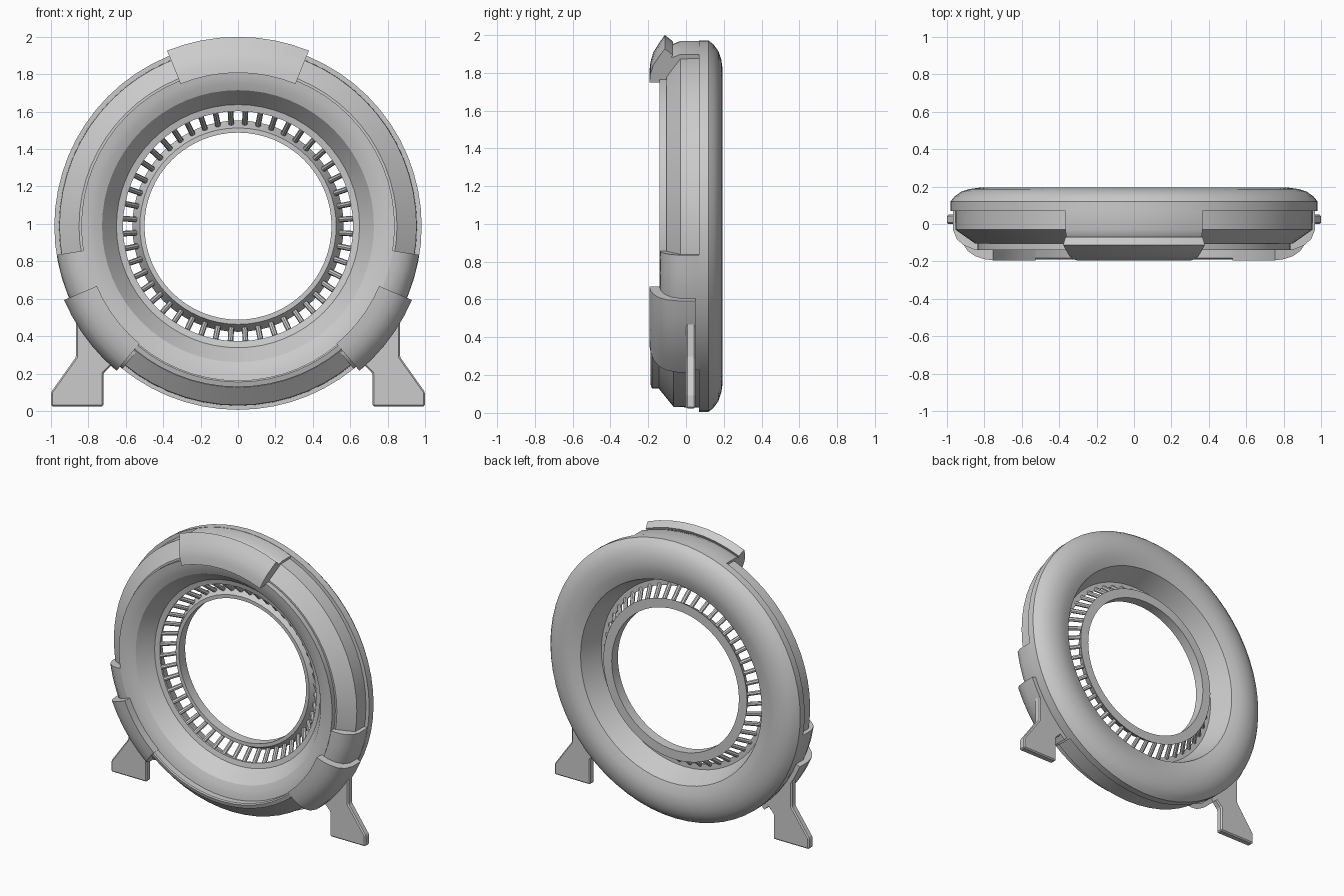
import bpy, bmesh, math

cube = bpy.data.objects.get("Cube")
if cube:
    bpy.data.objects.remove(cube, do_unlink=True)

CENTRE = 0.988
metal = bpy.data.materials.new("grey metal")
metal.use_nodes = True
COLOUR = (0.6, 0.6, 0.6, 1)
metal.diffuse_color = COLOUR
metal.node_tree.nodes["Principled BSDF"].inputs["Base Color"].default_value = COLOUR


def finish(name, bm, smooth=True):
    bmesh.ops.recalc_face_normals(bm, faces=bm.faces)
    mesh = bpy.data.meshes.new(name)
    bm.to_mesh(mesh)
    bm.free()
    mesh.materials.append(metal)
    obj = bpy.data.objects.new(name, mesh)
    bpy.context.collection.objects.link(obj)
    bpy.ops.object.select_all(action='DESELECT')
    obj.select_set(True)
    bpy.context.view_layer.objects.active = obj
    if smooth:
        bpy.ops.object.shade_smooth_by_angle(angle=math.radians(28))
    return obj


def polar(r, y, a):
    return (r * math.sin(a), y, CENTRE + r * math.cos(a))


def sweep(name, profile, start=0, end=360):
    """Turn a closed (radius, y) profile about the axis; degrees run from the top toward +x."""
    full = end - start == 360
    steps = 64 if full else max(2, round((end - start) / 5.625))
    bm = bmesh.new()
    rings = []
    for i in range(steps if full else steps + 1):
        a = math.radians(start + (end - start) * i / steps)
        rings.append([bm.verts.new(polar(r, y, a)) for r, y in profile])
    n = len(profile)
    for i in range(steps):
        p, q = rings[i], rings[(i + 1) % len(rings)]
        for j in range(n):
            k = (j + 1) % n
            bm.faces.new((p[j], p[k], q[k], q[j]))
    if not full:
        bm.faces.new(rings[0])
        bm.faces.new(rings[-1])
    return finish(name, bm)


# Main ring: front lip, recessed chamfer, rear flange and domed back with a steep inner wall
sweep("main_ring", [
    (.615, .015), (.615, 0), (.65, -.008), (.727, -.11), (.765, -.126), (.80, -.135), (.838, -.14),
    (.838, -.104), (.85, -.104), (.955, -.03), (.957, .07), (.982, .07), (.982, .12),
    (.96, .147), (.925, .172), (.88, .187), (.83, .194), (.77, .188), (.712, .167), (.655, .015)])

# Inner ring with tapered outside
sweep("inner_ring", [(.50, .05), (.525, .05), (.565, .12), (.50, .12)])

# Raised casing between the recesses
casing = [(.82, -.05), (.82, -.137), (.87, -.135), (.92, -.115), (.96, -.08),
          (.98, -.03), (.98, .075), (.90, .075)]
for name, a, b in (("top_casing", -22, 22), ("left_casing", 99, 141), ("right_casing", 219, 261)):
    sweep(name, casing, a, b)

# Sloping lower casing between the feet
sweep("bottom_casing", [(.84, -.05), (.84, -.142), (.862, -.142), (.957, -.065), (.96, .075), (.90, .075)],
      140, 220)

# Clamps over the casing and the lip joining the lower two
front = [(.82, -.13), (.82, -.194), (.87, -.188), (.92, -.173), (.965, -.145)]
sweep("top_clamp", front + [(1.012, -.112), (.978, -.07), (.91, -.10)], -22, 22)
lower = front + [(.995, -.105), (1.01, -.045), (1.01, .05), (.95, .05), (.95, -.05)]
sweep("left_clamp", lower, 113, 140)
sweep("right_clamp", lower, 220, 247)
sweep("bottom_lip", [(.825, -.09), (.825, -.183), (.833, -.189), (.86, -.18), (.86, -.09)], 140, 220)

# Rods slanting back from the main ring to the inner ring
bm = bmesh.new()
COUNT, SIDES, THICK = 48, 8, .015
for i in range(COUNT):
    a = math.radians((i + .5) * 360 / COUNT)
    ends = []
    for r, y in ((.622, .007), (.54, .10)):
        loop = []
        for s in range(SIDES):
            t = s * math.tau / SIDES
            side, lift = THICK * math.cos(t), THICK * math.sin(t) * math.sqrt(.5)
            x, depth, z = polar(r + lift, y + lift, a)
            loop.append(bm.verts.new((x + side * math.cos(a), depth, z - side * math.sin(a))))
        ends.append(loop)
    for s in range(SIDES):
        k = (s + 1) % SIDES
        bm.faces.new((ends[0][s], ends[0][k], ends[1][k], ends[1][s]))
    bm.faces.new(ends[0])
    bm.faces.new(ends[1])
finish("rods", bm)

# Flared feet
OUTLINE = [(1, .024), (1, .10), (.865, .29), (.865, .50), (.80, .50), (.64, .28), (.72, .20), (.72, .024)]
for name, side in (("left_foot", 1), ("right_foot", -1)):
    bm = bmesh.new()
    face = bm.faces.new([bm.verts.new((side * x, 0, z)) for x, z in OUTLINE])
    new = bmesh.ops.extrude_face_region(bm, geom=[face])["geom"]
    bmesh.ops.translate(bm, vec=(0, .05, 0), verts=[v for v in new if isinstance(v, bmesh.types.BMVert)])
    foot = finish(name, bm, False)
    bevel = foot.modifiers.new("edge_bevel", 'BEVEL')
    bevel.width = .008
    bevel.segments = 1
